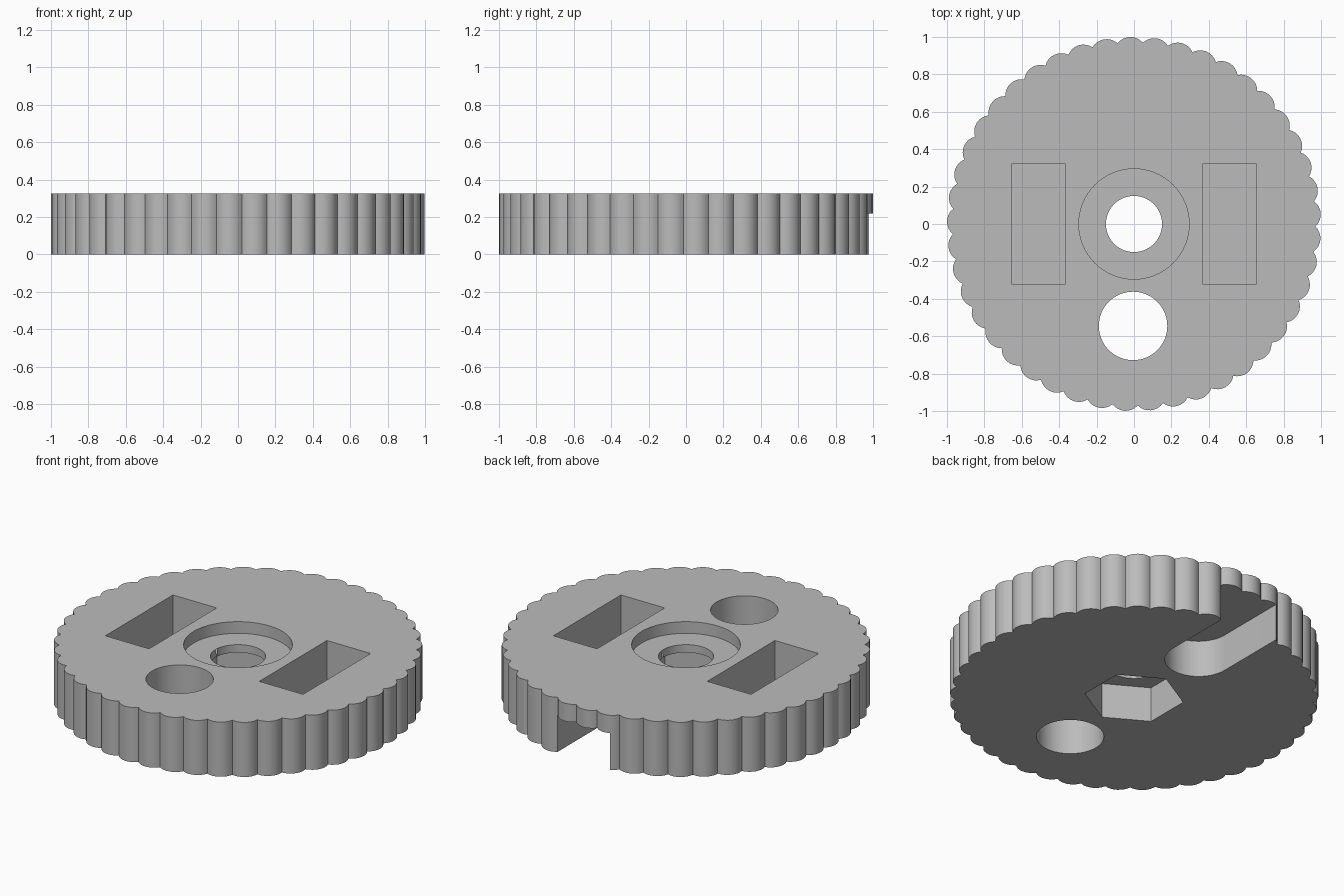
import bpy, bmesh
from math import sin, cos, asin, pi, radians
from mathutils import Vector

if "Cube" in bpy.data.objects:
    bpy.data.objects.remove(bpy.data.objects["Cube"])

HEIGHT = 0.327
LOBES = 45
STEP = 2 * pi / LOBES
ROOT, TIP = 0.97, 1.0      # radii at the grooves and at the lobe tips

grey = bpy.data.materials.new("plain grey")
grey.use_nodes = True
colour = (0.5, 0.5, 0.5, 1)
grey.diffuse_color = colour
grey.node_tree.nodes["Principled BSDF"].inputs["Base Color"].default_value = colour


def prism(name, outline, z0, z1):
    """Solid made by extruding a flat outline from z0 to z1."""
    bm = bmesh.new()
    face = bm.faces.new([bm.verts.new((x, y, z0)) for x, y in outline])
    top = bmesh.ops.extrude_face_region(bm, geom=[face])["geom"]
    bmesh.ops.translate(bm, vec=(0, 0, z1 - z0),
                        verts=[v for v in top if isinstance(v, bmesh.types.BMVert)])
    bmesh.ops.recalc_face_normals(bm, faces=bm.faces)
    mesh = bpy.data.meshes.new(name)
    bm.to_mesh(mesh)
    bm.free()
    mesh.materials.append(grey)
    obj = bpy.data.objects.new(name, mesh)
    bpy.context.collection.objects.link(obj)
    return obj


def arc(cx, cy, r, start, end, n):
    return [(cx + r * cos(start + (end - start) * i / n),
             cy + r * sin(start + (end - start) * i / n)) for i in range(n + 1)]


def circle(cx, cy, r, n=64, start=0):
    return arc(cx, cy, r, start, start + 2 * pi, n)[:-1]


def scalloped_rim():
    """Ring of round lobes meeting in sharp grooves."""
    half = ROOT * sin(STEP / 2)
    rise = TIP - ROOT * cos(STEP / 2)
    r = (half ** 2 + rise ** 2) / (2 * rise)
    spread = asin(half / r)
    points = []
    for i in range(LOBES):
        a = radians(-84.8) + i * STEP
        points += arc((TIP - r) * cos(a), (TIP - r) * sin(a), r,
                      a - spread, a + spread, 8)[:-1]
    return points


# Knurled disc
disc = prism("knurled_disc", scalloped_rim(), 0, HEIGHT)

# Centre: recess on top, through bore, hexagonal nut socket underneath
cutters = [
    prism("top_recess_cutter", circle(0, 0, 0.295), 0.257, 0.5),
    prism("bore_cutter", circle(0, 0, 0.15), -0.1, 0.5),
    prism("hex_socket_cutter", circle(0, 0, 0.27, 6, pi / 6), -0.1, 0.21),
    # Round through hole near the front
    prism("front_hole_cutter", circle(-0.005, -0.545, 0.183), -0.1, 0.5),
    # Round-ended slot under the back, open at the rim
    prism("back_slot_cutter",
          arc(0, 0.545, 0.183, pi, 2 * pi, 32) + [(0.183, 1.2), (-0.183, 1.2)],
          -0.1, 0.22),
]
# Rectangular pockets on either side
for side, name in ((1, "left"), (-1, "right")):
    outline = [(side * x, y) for x, y in
               ((0.365, -0.32), (0.655, -0.32), (0.655, 0.32), (0.365, 0.32))]
    cutters.append(prism(name + "_pocket_cutter", outline, 0.05, 0.5))

bpy.ops.object.select_all(action="DESELECT")
bpy.context.view_layer.objects.active = disc
disc.select_set(True)
for cutter in cutters:
    mod = disc.modifiers.new(cutter.name, "BOOLEAN")
    mod.operation = "DIFFERENCE"
    mod.solver = "EXACT"
    mod.object = cutter
    bpy.ops.object.modifier_apply(modifier=mod.name)
    bpy.data.objects.remove(cutter)

bpy.ops.object.shade_smooth_by_angle(angle=radians(30))
